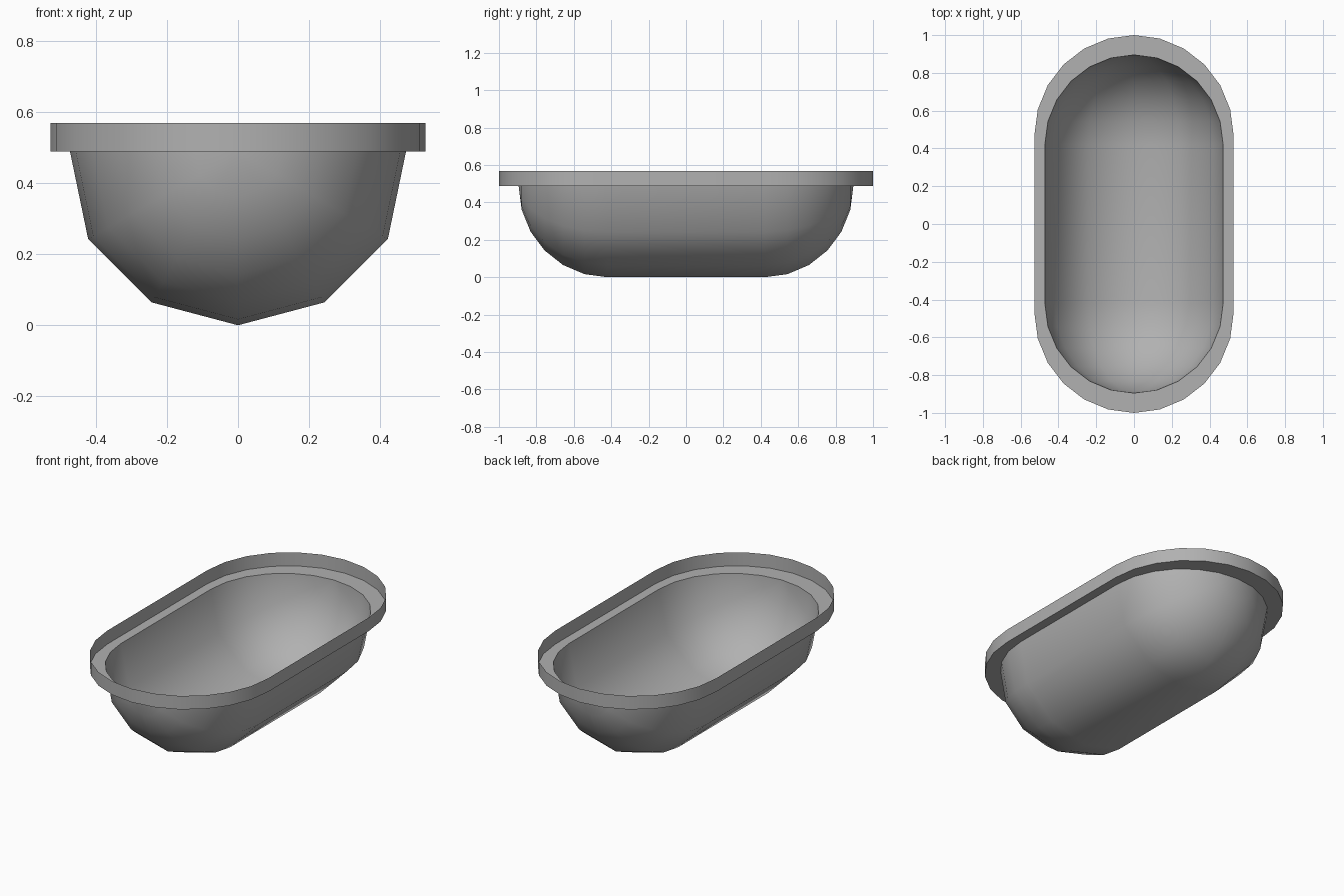
import bpy, bmesh
from math import sin, cos, radians

if "Cube" in bpy.data.objects:
    bpy.data.objects.remove(bpy.data.objects["Cube"])

TOP, RX, RY, RZ, STRAIGHT = 0.49, 0.472, 0.475, 0.488, 0.42
# half cross-section in units of RX / RZ, left lip to right lip through the keel
HALF = [(1.0, 0.0), (0.892, 0.504), (0.515, 0.868)]
PROFILE = [(-x, z) for x, z in HALF] + [(0, 1)] + [(x, z) for x, z in reversed(HALF)]

bm = bmesh.new()

# basin: half capsule along y with domed ends
rings = []
for side in (-1, 1):
    angles = range(90, -1, -15) if side < 0 else range(0, 91, 15)
    for a in angles:
        s = cos(radians(a))
        y = side * (STRAIGHT + RY * sin(radians(a)))
        rings.append([bm.verts.new((RX * s * x, y, TOP - RZ * s * z)) for x, z in PROFILE])
for r0, r1 in zip(rings, rings[1:]):
    for i in range(len(PROFILE) - 1):
        bm.faces.new((r0[i], r0[i + 1], r1[i + 1], r1[i]))
bmesh.ops.remove_doubles(bm, verts=bm.verts, dist=1e-4)


def extrude_lip(scale, lift):
    """Extrude the open edge, scaling it outward and lifting it."""
    edges = [e for e in bm.edges if e.is_boundary]
    new = bmesh.ops.extrude_edge_only(bm, edges=edges)["geom"]
    for v in new:
        if isinstance(v, bmesh.types.BMVert):
            v.co.x *= scale
            v.co.y *= scale
            v.co.z += lift


# flat ledge, then the upright rim wall
extrude_lip(1 / (STRAIGHT + RY), 0)
extrude_lip(1, 0.08)
bmesh.ops.translate(bm, verts=bm.verts, vec=(0, 0, -min(v.co.z for v in bm.verts)))
bmesh.ops.recalc_face_normals(bm, faces=bm.faces)

mesh = bpy.data.meshes.new("basin")
bm.to_mesh(mesh)
bm.free()
basin = bpy.data.objects.new("basin", mesh)
bpy.context.collection.objects.link(basin)

# dark grey finish
grey = bpy.data.materials.new("dark_grey")
grey.diffuse_color = (0.44, 0.44, 0.44, 1)
grey.use_nodes = True
grey.node_tree.nodes["Principled BSDF"].inputs["Base Color"].default_value = grey.diffuse_color
mesh.materials.append(grey)

bpy.context.view_layer.objects.active = basin
basin.select_set(True)
bpy.ops.object.shade_smooth_by_angle(angle=radians(60))
